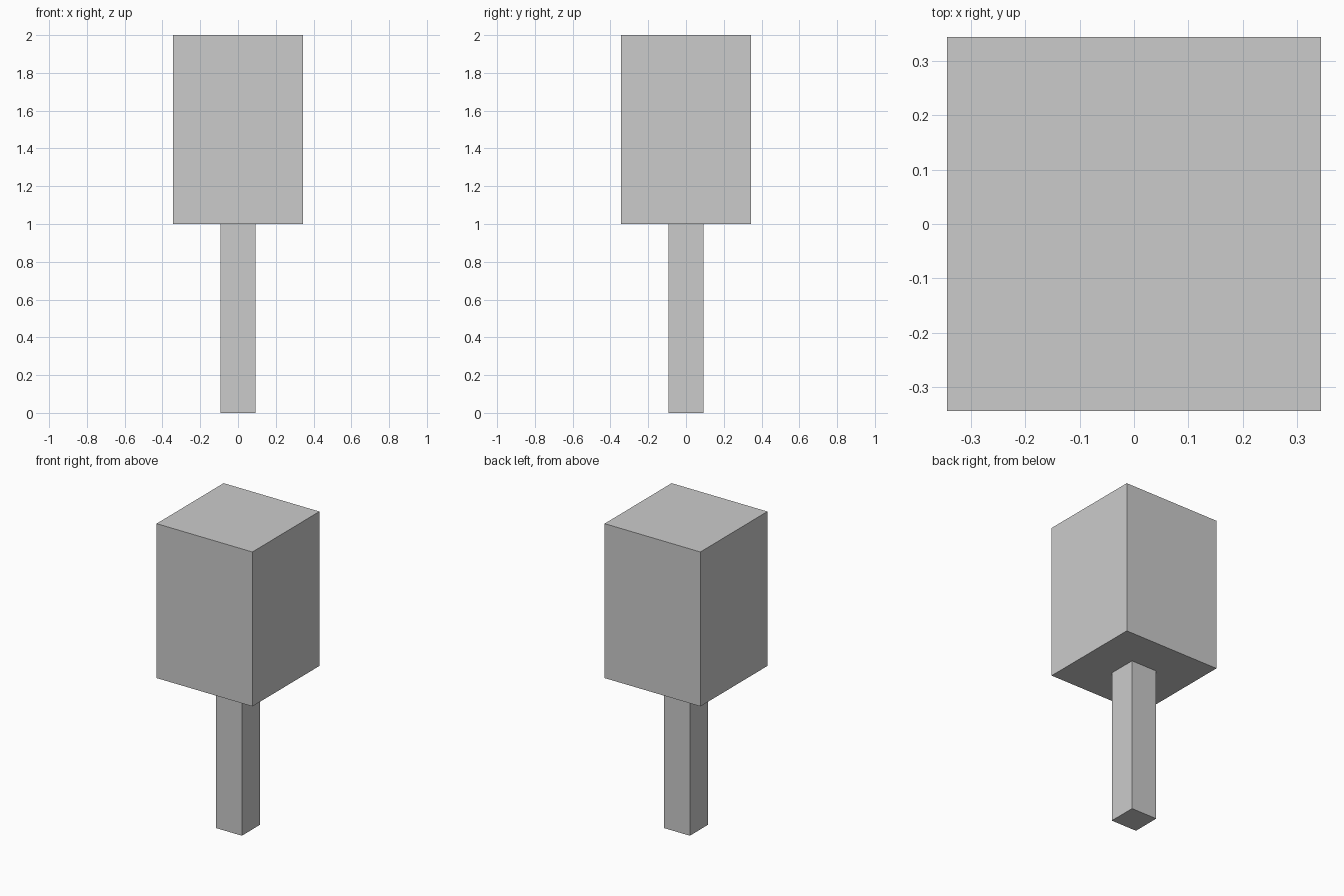
import bpy

if "Cube" in bpy.data.objects:
    bpy.data.objects.remove(bpy.data.objects["Cube"])


def box(name, width, z_bottom, z_top):
    """Square block centred on the z axis."""
    bpy.ops.mesh.primitive_cube_add(size=1, location=(0, 0, (z_bottom + z_top) / 2))
    obj = bpy.context.object
    obj.name = name
    obj.scale = (width, width, z_top - z_bottom)
    bpy.ops.object.transform_apply(location=False, rotation=False, scale=True)
    return obj


# Slim square post
box("post", 0.185, 0.0, 1.0)

# Large block on top of the post
box("head_block", 0.686, 1.0, 2.0)
